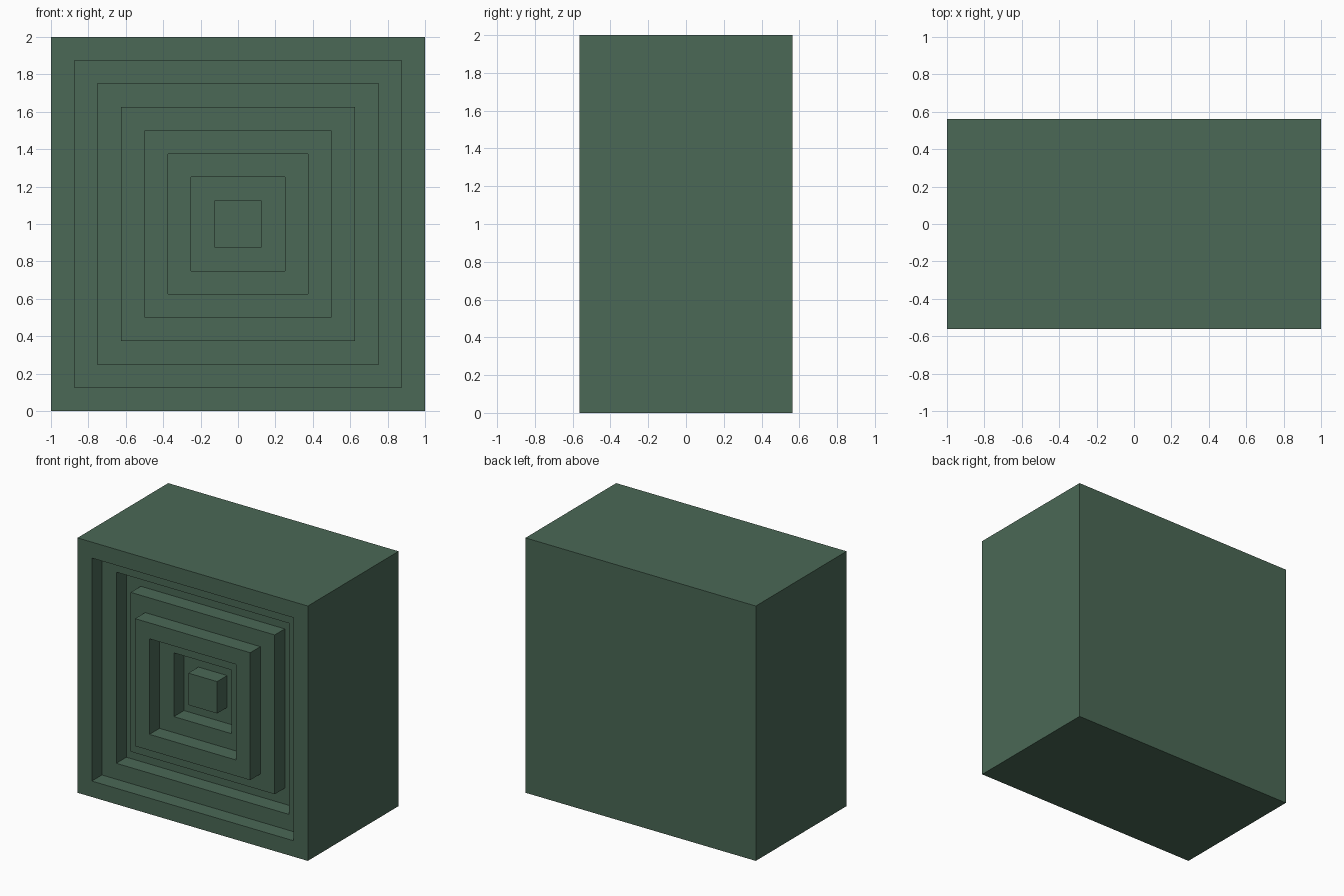
import bpy
import bmesh

cube = bpy.data.objects.get("Cube")
if cube:
    bpy.data.objects.remove(cube, do_unlink=True)

HALF_DEPTH = 0.5625
STEP = 0.125
# Recess of each concentric square on the front, in steps, from the rim inwards
RECESS = [0, 1, 2, 1, 0, 1, 2, 1]

# Single flat green
green = bpy.data.materials.new("muted green")
color = (0.069, 0.139, 0.092, 1.0)
green.diffuse_color = color
green.use_nodes = True
bsdf = next(n for n in green.node_tree.nodes if n.type == 'BSDF_PRINCIPLED')
bsdf.inputs["Base Color"].default_value = color
bsdf.inputs["Roughness"].default_value = 0.8

bm = bmesh.new()


def square(half, y):
    """Square loop facing the front, centred at z = 1."""
    return [bm.verts.new((sx * half, y, 1 + sz * half))
            for sx, sz in ((-1, -1), (1, -1), (1, 1), (-1, 1))]


# Loops from the back, over the rim and down and up each step to the centre
loops = [square(1, HALF_DEPTH)]
for i, recess in enumerate(RECESS):
    half = 1 - i * STEP
    y = -HALF_DEPTH + recess * STEP
    loops.append(square(half, y))
    if i + 1 < len(RECESS):
        loops.append(square(half - STEP, y))

# Close the back and the central square, then join neighbouring loops
bm.faces.new(loops[0])
bm.faces.new(loops[-1])
for a, b in zip(loops, loops[1:]):
    for k in range(4):
        n = (k + 1) % 4
        bm.faces.new((a[k], a[n], b[n], b[k]))
bmesh.ops.recalc_face_normals(bm, faces=bm.faces)

mesh = bpy.data.meshes.new("stepped_block")
bm.to_mesh(mesh)
bm.free()
mesh.materials.append(green)
block = bpy.data.objects.new("stepped_block", mesh)
bpy.context.collection.objects.link(block)
